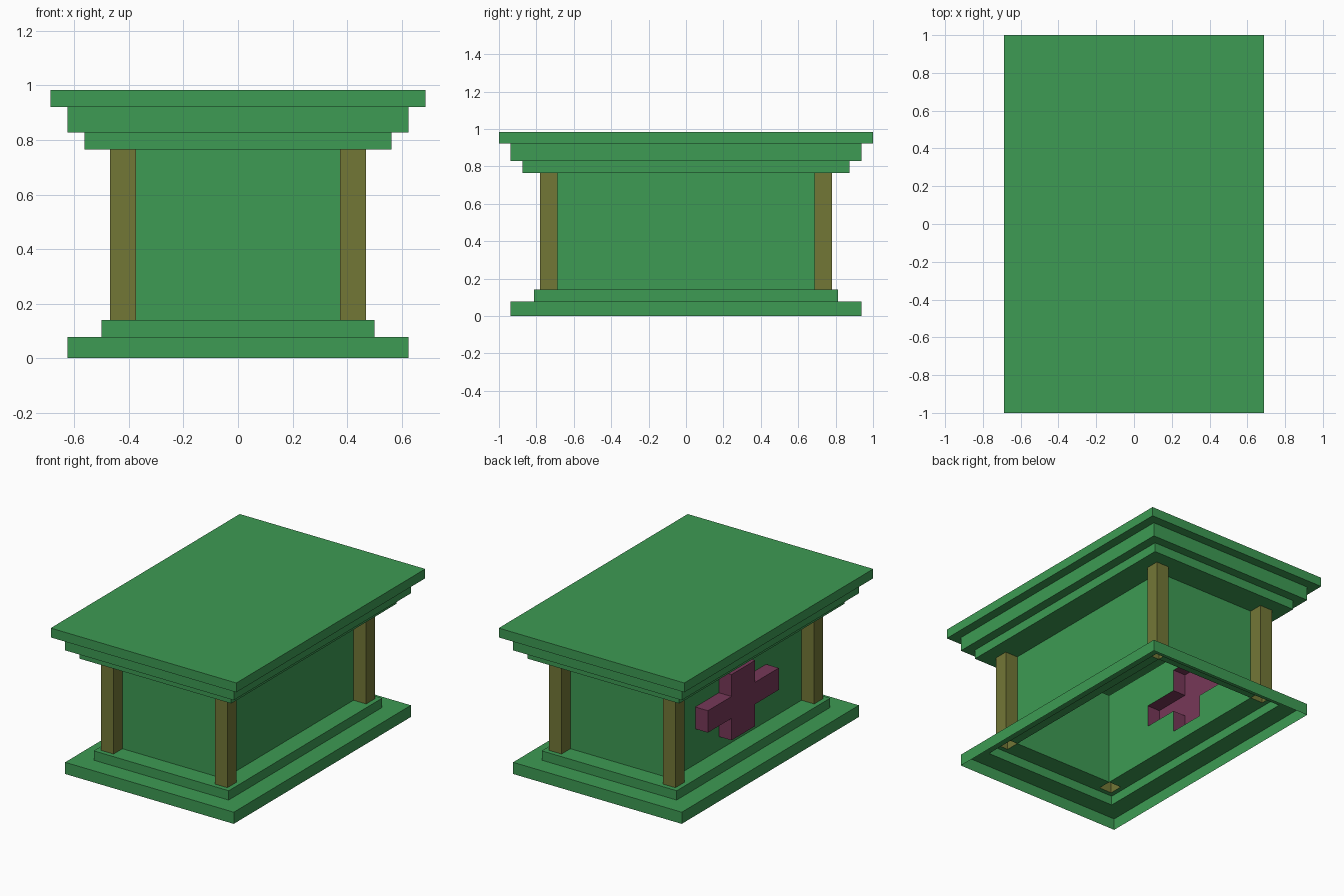
import bpy, bmesh
from mathutils import Vector

if "Cube" in bpy.data.objects:
    bpy.data.objects.remove(bpy.data.objects["Cube"])

U = 1 / 32  # modelling unit


def material(name, rgb):
    m = bpy.data.materials.new(name)
    m.diffuse_color = (*rgb, 1)
    m.use_nodes = True
    m.node_tree.nodes["Principled BSDF"].inputs["Base Color"].default_value = m.diffuse_color
    return m


GREEN = material("green", (0.047, 0.328, 0.087))
OLIVE = material("olive", (0.171, 0.184, 0.037))
PURPLE = material("purple", (0.184, 0.040, 0.098))


def add_face(bm, pts, out):
    """Add a face whose normal points along out."""
    f = bm.faces.new([bm.verts.new(Vector(p) * U) for p in pts])
    f.normal_update()
    if f.normal.dot(Vector(out)) < 0:
        f.normal_flip()


def finish(bm, name, mat):
    bmesh.ops.remove_doubles(bm, verts=bm.verts, dist=1e-5)
    me = bpy.data.meshes.new(name)
    bm.to_mesh(me)
    bm.free()
    me.materials.append(mat)
    ob = bpy.data.objects.new(name, me)
    bpy.context.collection.objects.link(ob)
    return ob


def open_prism(name, base, offset, mat):
    """Outline pushed along offset: sides and far cap, open at the start."""
    bm = bmesh.new()
    base = [Vector(p) for p in base]
    off = Vector(offset)
    cap = bm.faces.new([bm.verts.new((p + off) * U) for p in base])
    cap.normal_update()
    if cap.normal.dot(off) < 0:
        cap.normal_flip()
        base.reverse()
    for a, b in zip(base, base[1:] + base[:1]):
        add_face(bm, [a, b, b + off, a + off], (b - a).cross(off))
    finish(bm, name, mat)


def cells(us, vs):
    for u0, u1 in zip(us, us[1:]):
        for v0, v1 in zip(vs, vs[1:]):
            yield u0, u1, v0, v1


# Stepped hollow shell: half width, half depth, height (open at the bottom)
profile = [(20, 30, 0), (20, 30, 2.5), (16, 26, 2.5), (12, 22, 4.5), (12, 22, 24.5),
           (18, 28, 24.5), (18, 28, 26.5), (20, 30, 26.5), (20, 30, 29.5),
           (22, 32, 29.5), (22, 32, 31.5)]
profile.insert(3, (16, 26, 4.5))
bm = bmesh.new()
cross_y = (-10, -2, 6, 14)
cross_z = (7.4, 12.1, 16.8, 21.5)


def in_cross(y, z):
    ym = cross_y[1] < y < cross_y[2]
    zm = cross_z[1] < z < cross_z[2]
    return ((ym and cross_z[0] < z < cross_z[3])
            or (zm and cross_y[0] < y < cross_y[3]))


for (x0, y0, z0), (x1, y1, z1) in zip(profile, profile[1:]):
    if z0 == z1 == 4.5:
        # Upper base ledge with openings under the corner posts
        for a, b, c, d in cells((-16, -15, -12, 12, 15, 16), (-26, -25, -22, 22, 25, 26)):
            mx, my = abs(a + b) / 2, abs(c + d) / 2
            inside = mx < 12 and my < 22
            post = 12 < mx < 15 and 22 < my < 25
            if not inside and not post:
                add_face(bm, [(a, c, z0), (b, c, z0), (b, d, z0), (a, d, z0)], (0, 0, 1))
        continue
    for s in (-1, 1):
        level = (0, 0, 1 if x1 < x0 else -1)
        flat = z0 == z1
        add_face(bm, [(-x0, s * y0, z0), (x0, s * y0, z0), (x1, s * y1, z1), (-x1, s * y1, z1)],
                 level if flat else (0, s, 0))
        if s == -1 and (z0, z1) == (4.5, 24.5):
            # Left wall with the cross-shaped opening
            for a, b, c, d in cells((-22, *cross_y, 22), (4.5, *cross_z, 24.5)):
                if not in_cross((a + b) / 2, (c + d) / 2):
                    add_face(bm, [(-12, a, c), (-12, b, c), (-12, b, d), (-12, a, d)], (-1, 0, 0))
            continue
        add_face(bm, [(s * x0, -y0, z0), (s * x0, y0, z0), (s * x1, y1, z1), (s * x1, -y1, z1)],
                 level if flat else (s, 0, 0))
add_face(bm, [(-22, -32, 31.5), (22, -32, 31.5), (22, 32, 31.5), (-22, 32, 31.5)], (0, 0, 1))
finish(bm, "stepped_body", GREEN)

# Four hollow corner posts
for sx, nx in ((-1, "left"), (1, "right")):
    for sy, ny in ((-1, "front"), (1, "back")):
        open_prism(f"{ny}_{nx}_post",
                   [(sx * x, sy * y, 4.5) for x, y in ((12, 22), (15, 22), (15, 25), (12, 25))],
                   (0, 0, 20), OLIVE)

# Raised plus-shaped ornament on the left wall
ya, yb, yc, yd = cross_y
za, zb, zc, zd = cross_z
outline = [(yb, za), (yc, za), (yc, zb), (yd, zb), (yd, zc), (yc, zc),
           (yc, zd), (yb, zd), (yb, zc), (ya, zc), (ya, zb), (yb, zb)]
open_prism("side_cross", [(-12, y, z) for y, z in outline], (-3, 0, 0), PURPLE)
